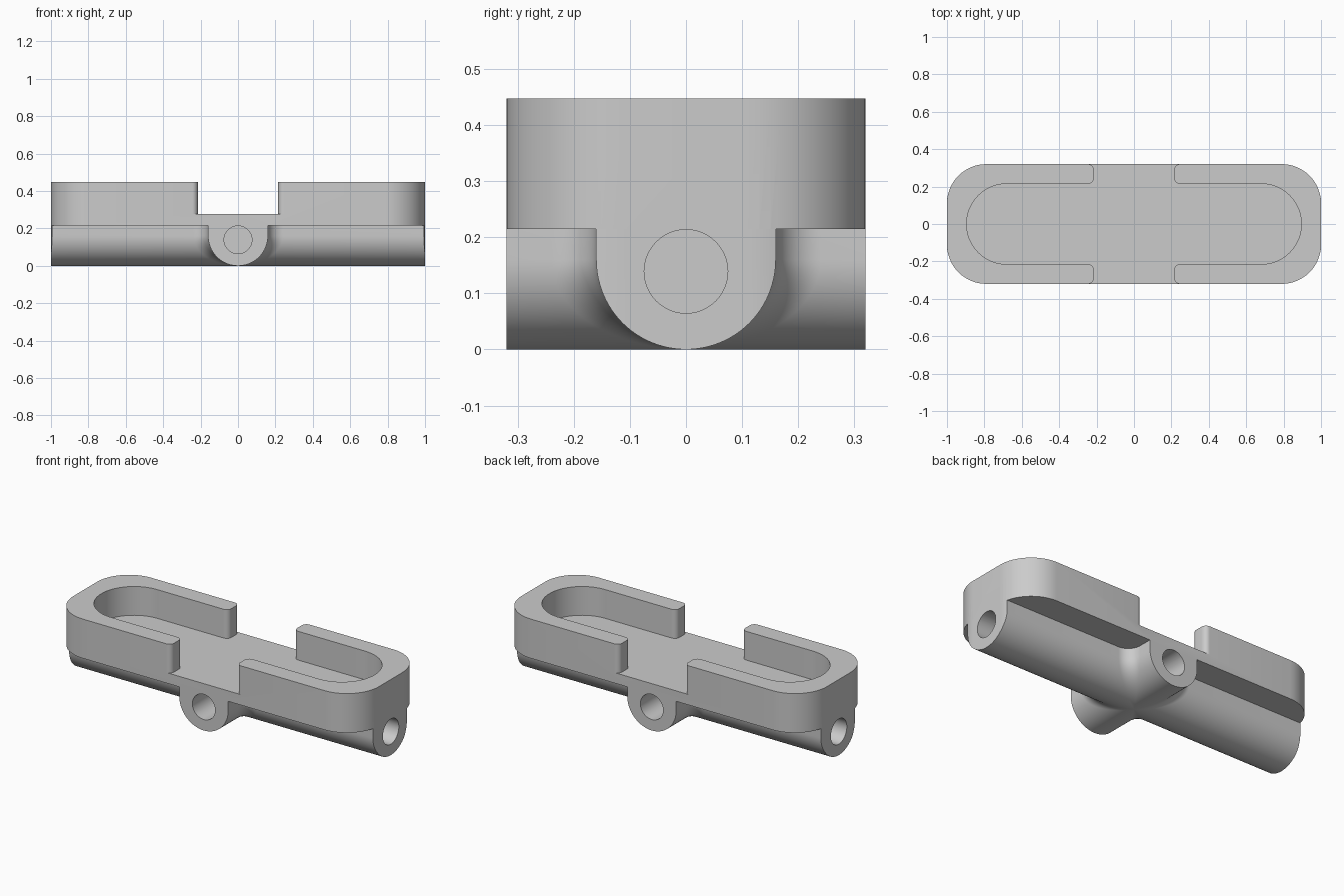
import bpy, bmesh, math
from mathutils import Vector

if "Cube" in bpy.data.objects:
    bpy.data.objects.remove(bpy.data.objects["Cube"], do_unlink=True)

# Main dimensions
HALF_X, HALF_Y, CORNER = 1.0, 0.32, 0.21
UNDER, FLOOR, TOP = 0.215, 0.277, 0.447      # plate underside, pocket floor, rim
TUBE_R, FILLET = 0.16, 0.08                  # tube radius, blend where the tubes cross
HOLE_R, HOLE_Z, HOLE_DEPTH = 0.0745, 0.139, 0.2

grey = bpy.data.materials.new("plain grey")
grey.use_nodes = True
grey.diffuse_color = (0.6, 0.6, 0.6, 1)
grey.node_tree.nodes["Principled BSDF"].inputs["Base Color"].default_value = (0.6, 0.6, 0.6, 1)


def finish(bm, name):
    bmesh.ops.remove_doubles(bm, verts=bm.verts[:], dist=1e-5)
    bmesh.ops.recalc_face_normals(bm, faces=bm.faces[:])
    mesh = bpy.data.meshes.new(name)
    bm.to_mesh(mesh)
    bm.free()
    mesh.materials.append(grey)
    ob = bpy.data.objects.new(name, mesh)
    bpy.context.collection.objects.link(ob)
    return ob


def arc(cx, cy, r, a0, a1, n=16):
    angles = [math.radians(a0 + (a1 - a0) * i / n) for i in range(n + 1)]
    return [(cx + r * math.cos(a), cy + r * math.sin(a)) for a in angles]


def four_way(quarter):
    """Closed outline from the points of the +x +y quarter, given from the +x side to the +y side."""
    half = quarter + [(-x, y) for x, y in reversed(quarter)]
    return half + [(-x, -y) for x, y in half]


def prism(name, outline, z0, z1):
    bm = bmesh.new()
    face = bm.faces.new([bm.verts.new((x, y, z0)) for x, y in outline])
    ext = bmesh.ops.extrude_face_region(bm, geom=[face], use_keep_orig=True)
    bmesh.ops.translate(bm, vec=(0, 0, z1 - z0),
                        verts=[v for v in ext["geom"] if isinstance(v, bmesh.types.BMVert)])
    return finish(bm, name)


def combine(target, other, operation):
    mod = target.modifiers.new("combine", "BOOLEAN")
    mod.operation, mod.solver, mod.object = operation, "EXACT", other
    bpy.context.view_layer.objects.active = target
    bpy.ops.object.modifier_apply(modifier=mod.name)
    bpy.data.objects.remove(other, do_unlink=True)


# Tray: rounded block with an open-sided pocket cut into it
tray = prism("tray_with_crossed_tubes",
             four_way(arc(HALF_X - CORNER, HALF_Y - CORNER, CORNER, 0, 90)), UNDER, TOP)
pocket_r, gap, rim_r = 0.215, 0.215, 0.03
pocket = four_way(arc(0.895 - pocket_r, 0, pocket_r, 0, 90, 24)[1:]
                  + arc(gap + rim_r, pocket_r + rim_r, rim_r, 270, 180, 8)
                  + arc(gap + rim_r, HALF_Y - rim_r, rim_r, 180, 90, 8)
                  + [(gap + rim_r, 0.4)])
combine(tray, prism("pocket_cutter", pocket, FLOOR, 0.6), "DIFFERENCE")


# Crossed tubes: one quarter built with a rolling blend, then mirrored twice
def end_x(y):
    over = max(0.0, y - (HALF_Y - CORNER))
    return HALF_X - CORNER + math.sqrt(CORNER ** 2 - over ** 2)


def tube_row(angle, steps=12):
    c, s = math.cos(angle), math.sin(angle)
    reach, w = (TUBE_R + FILLET) * c, TUBE_R * c
    centre = Vector((reach, reach, TUBE_R - (TUBE_R + FILLET) * s))
    a, b = Vector((0, -c, s)), Vector((-c, 0, s))
    blend = [centre + FILLET * a.lerp(b, i / steps).normalized() for i in range(steps + 1)]
    z = TUBE_R - TUBE_R * s
    return [Vector((end_x(w), w, z))] + blend + [Vector((w, HALF_Y, z))]


def raised(p):
    return Vector((p.x, p.y, UNDER))


N = 24
rows = [tube_row(math.pi / 2 * (1 - i / N)) for i in range(N + 1)]
rows.append([raised(p) for p in rows[-1]])
bm = bmesh.new()


def add_face(points):
    unique = []
    for p in points:
        if all((p - q).length > 1e-6 for q in unique):
            unique.append(p)
    if len(unique) > 2:
        bm.faces.new([bm.verts.new(p) for p in unique])


for lo, hi in zip(rows, rows[1:]):
    for i in range(len(lo) - 1):
        add_face([lo[i], lo[i + 1], hi[i + 1], hi[i]])
# End faces and top
for col in (0, -1):
    edge = [r[col] for r in rows[:-1]]
    for p, q in zip(edge, edge[1:]):
        add_face([p, q, raised(q), raised(p)])
add_face([Vector((0, 0, UNDER))] + [raised(r[0]) for r in rows[:-1]] + rows[-1][1:-1]
         + [raised(r[-1]) for r in reversed(rows[:-1])])
bmesh.ops.remove_doubles(bm, verts=bm.verts[:], dist=1e-5)
for axis in "XY":
    bmesh.ops.mirror(bm, geom=bm.verts[:] + bm.edges[:] + bm.faces[:], axis=axis, merge_dist=1e-5)
tubes = finish(bm, "crossed_tubes")

# Blind round holes in the four tube ends
for dx, dy in ((1, 0), (-1, 0), (0, 1), (0, -1)):
    mid = (HALF_X if dx else HALF_Y) - HOLE_DEPTH / 2 + 0.05
    bpy.ops.mesh.primitive_cylinder_add(
        vertices=48, radius=HOLE_R, depth=HOLE_DEPTH + 0.1, location=(dx * mid, dy * mid, HOLE_Z),
        rotation=(math.pi / 2 * abs(dy), math.pi / 2 * abs(dx), 0))
    cutter = bpy.context.object
    cutter.data.materials.append(grey)
    combine(tubes, cutter, "DIFFERENCE")

combine(tray, tubes, "UNION")

# Smooth the curved faces, keep the edges sharp
bpy.ops.object.select_all(action="DESELECT")
tray.select_set(True)
bpy.context.view_layer.objects.active = tray
bpy.ops.object.shade_smooth_by_angle(angle=math.radians(30))
